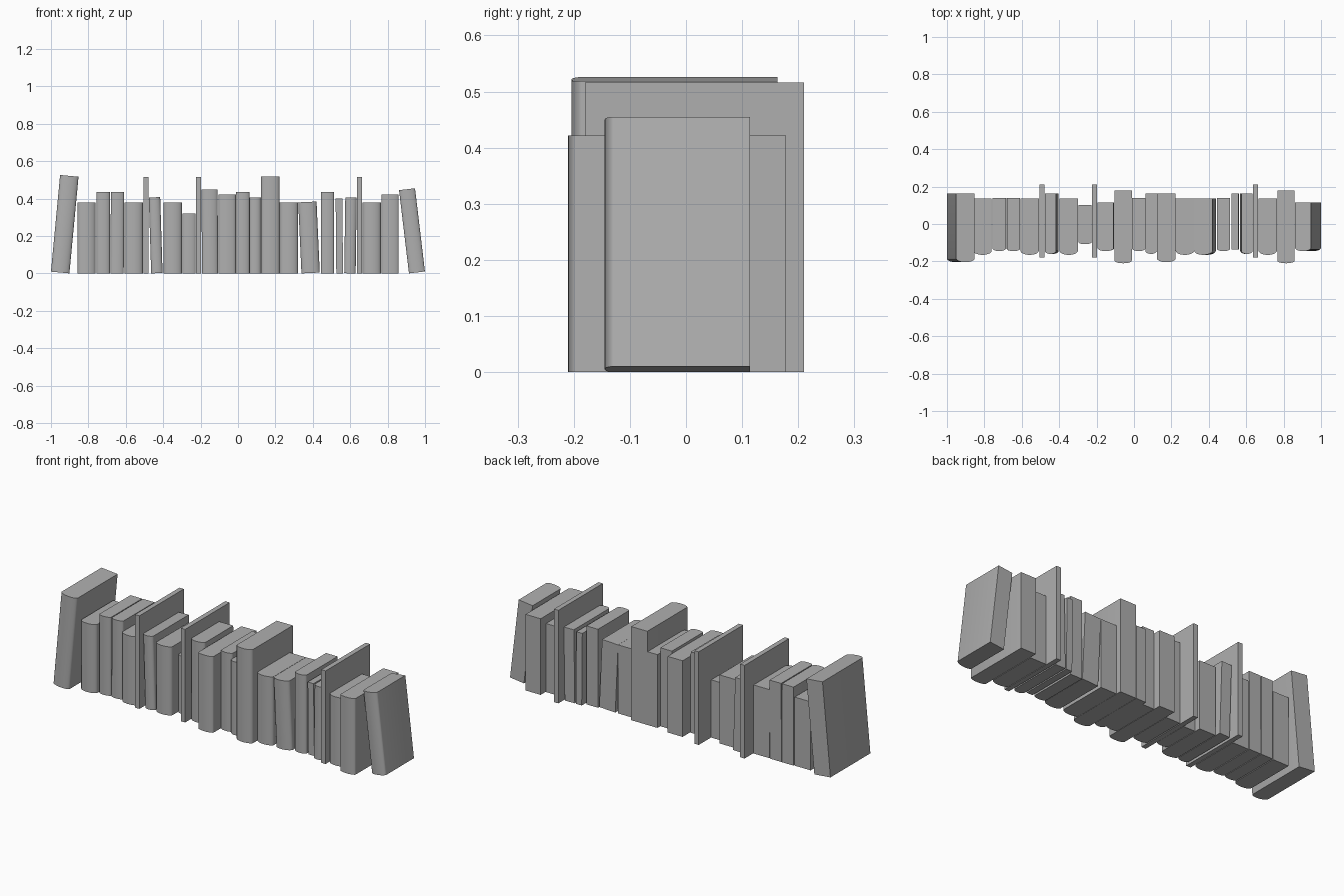
import bpy, bmesh, math
from mathutils import Matrix

if "Cube" in bpy.data.objects:
    bpy.data.objects.remove(bpy.data.objects["Cube"])

# dark grey shared by every book
grey = bpy.data.materials.new("book_grey")
grey.diffuse_color = (0.43, 0.43, 0.43, 1)
grey.use_nodes = True
grey.node_tree.nodes["Principled BSDF"].inputs["Base Color"].default_value = grey.diffuse_color


def book(name, x_min, thick, height, y0, y1, bulge=0.02, tilt=0.0):
    """Book standing on z=0 with a rounded spine at -y; tilt in degrees leans the top to +x."""
    h = thick / 2
    prof = [(h, y1), (-h, y1)]
    if bulge:
        # spine: shallow arc that rounds over into the covers
        n = 14
        for i in range(n + 1):
            t = math.pi * i / n
            prof.append((-h * math.cos(t), y0 + bulge * (1 - math.sin(t))))
    else:
        prof += [(-h, y0), (h, y0)]
    bm = bmesh.new()
    face = bm.faces.new([bm.verts.new((x, y, 0)) for x, y in prof])
    ext = bmesh.ops.extrude_face_region(bm, geom=[face])
    top = [v for v in ext["geom"] if isinstance(v, bmesh.types.BMVert)]
    bmesh.ops.translate(bm, verts=top, vec=(0, 0, height))
    bmesh.ops.recalc_face_normals(bm, faces=bm.faces)
    # lean, then rest on the shelf with the left extreme at x_min
    bm.transform(Matrix.Rotation(math.radians(tilt), 4, 'Y'))
    lx = min(v.co.x for v in bm.verts)
    lz = min(v.co.z for v in bm.verts)
    bm.transform(Matrix.Translation((x_min - lx, 0, -lz)))
    me = bpy.data.meshes.new(name)
    bm.to_mesh(me)
    bm.free()
    me.materials.append(grey)
    ob = bpy.data.objects.new(name, me)
    bpy.context.collection.objects.link(ob)
    bpy.context.view_layer.objects.active = ob
    ob.select_set(True)
    bpy.ops.object.shade_smooth_by_angle(angle=math.radians(40))
    ob.select_set(False)


# book kinds: thickness, height, spine y, fore-edge y, spine bulge
KINDS = {
    "large_book": (0.099, 0.519, -0.204, 0.163, 0.02),
    "short_book": (0.098, 0.38, -0.165, 0.135, 0.022),
    "medium_book": (0.071, 0.435, -0.145, 0.138, 0.014),
    "thin_flat_book": (0.027, 0.516, -0.18, 0.21, 0),
    "slim_book": (0.061, 0.406, -0.16, 0.163, 0.016),
    "small_book": (0.071, 0.32, -0.108, 0.102, 0.012),
    "novel_book": (0.086, 0.448, -0.145, 0.114, 0.017),
    "wide_book": (0.092, 0.422, -0.21, 0.178, 0.014),
    "narrow_book": (0.036, 0.40, -0.135, 0.163, 0),
}

# row of books, left to right: kind, left x, lean
ROW = [
    ("large_book", -1.0, 5.4), ("short_book", -0.859, 0), ("medium_book", -0.756, 0),
    ("medium_book", -0.682, 0.3), ("short_book", -0.607, 0), ("thin_flat_book", -0.506, 0),
    ("slim_book", -0.477, -1.8), ("short_book", -0.398, 0), ("small_book", -0.297, 0),
    ("thin_flat_book", -0.225, 0), ("novel_book", -0.195, -0.3), ("wide_book", -0.104, 0),
    ("medium_book", -0.01, 0), ("slim_book", 0.061, 0), ("large_book", 0.123, 0),
    ("short_book", 0.223, 0), ("short_book", 0.322, -2.6), ("medium_book", 0.443, 0),
    ("narrow_book", 0.522, -0.5), ("slim_book", 0.568, 0.8), ("thin_flat_book", 0.636, 0),
    ("short_book", 0.666, 0), ("wide_book", 0.767, 0), ("novel_book", 0.861, -6.8),
]

for i, (kind, x, tilt) in enumerate(ROW):
    t, h, y0, y1, b = KINDS[kind]
    book(f"{kind}_{i + 1:02d}", x, t, h, y0, y1, b, tilt)
